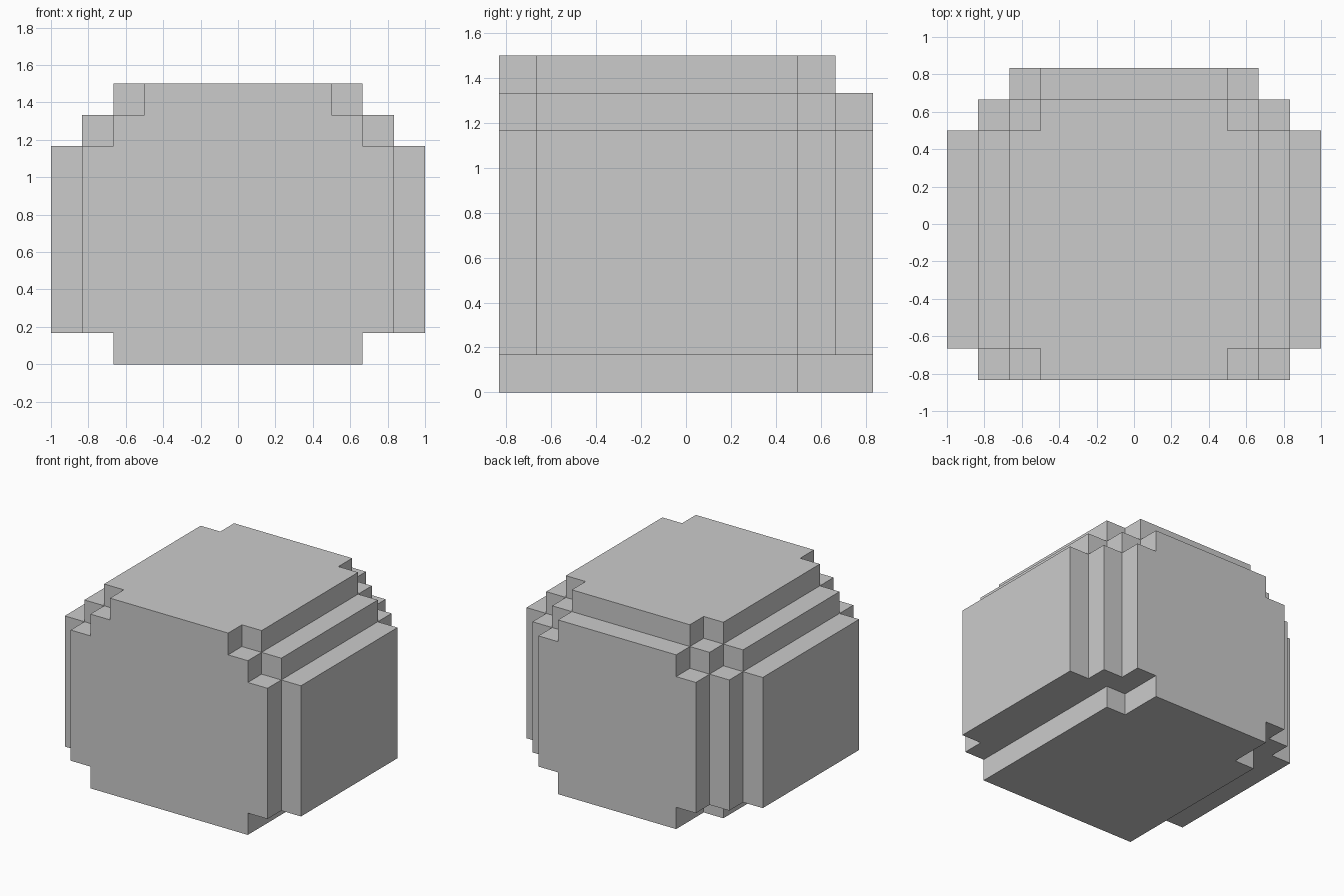
import bpy, bmesh, math
from mathutils import Vector

if "Cube" in bpy.data.objects:
    bpy.data.objects.remove(bpy.data.objects["Cube"])

U = 1 / 6                                  # size of one block
Y_BANDS = [-5, -4, 3, 4, 5]                # front to back, in blocks
# Each layer: bottom, top, half width in every depth band
LAYERS = [(0, 1, (4, 4, 3, 3)),
          (1, 7, (5, 6, 5, 4)),
          (7, 8, (4, 5, 4, 3)),
          (8, 9, (3, 4, 3, 0))]

# Fill the blocks
cells = set()
for z0, z1, widths in LAYERS:
    for y0, y1, w in zip(Y_BANDS, Y_BANDS[1:], widths):
        cells |= {(x, y, z) for x in range(-w, w)
                  for y in range(y0, y1) for z in range(z0, z1)}

# Skin the outer surface only
bm = bmesh.new()
points = {}


def point(p):
    key = tuple(round(c) for c in p)
    if key not in points:
        points[key] = bm.verts.new(Vector(key) * U)
    return points[key]


for cell in cells:
    for axis in range(3):
        for side in (-1, 1):
            n = Vector((0, 0, 0))
            n[axis] = side
            if tuple(round(a + b) for a, b in zip(cell, n)) in cells:
                continue
            u = Vector((0, 0, 0))
            u[(axis + 1) % 3] = 0.5
            v = n.cross(u)
            c = Vector(cell) + Vector((0.5, 0.5, 0.5)) + n * 0.5
            bm.faces.new([point(c + a * u + b * v)
                          for a, b in ((-1, -1), (1, -1), (1, 1), (-1, 1))])

# Merge the block faces into large flat faces
bmesh.ops.dissolve_limit(bm, angle_limit=math.radians(1),
                         verts=bm.verts[:], edges=bm.edges[:])
mesh = bpy.data.meshes.new("stepped_block")
bm.to_mesh(mesh)
bm.free()
bpy.context.collection.objects.link(bpy.data.objects.new("stepped_block", mesh))
